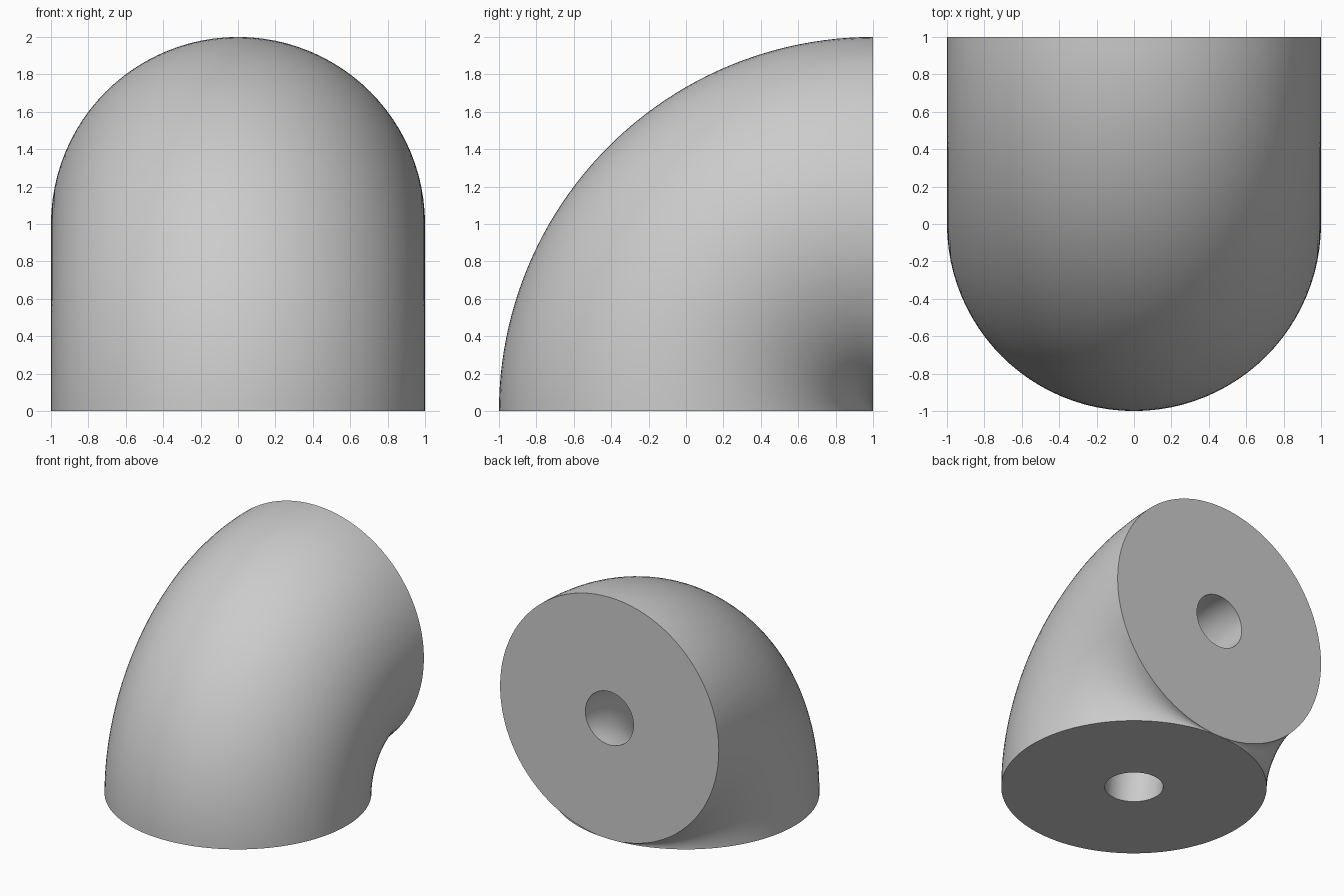
import bpy
import bmesh
from math import sin, cos, pi, radians

cube = bpy.data.objects.get("Cube")
if cube:
    bpy.data.objects.remove(cube, do_unlink=True)

BEND_RADIUS = 1.0
OUTER_RADIUS = 1.0
BORE_RADIUS = 0.22
SIDES = 96
STEPS = 48

grey = bpy.data.materials.new("Plain Grey")
grey.use_nodes = True
colour = (0.6, 0.6, 0.6, 1)
grey.diffuse_color = colour
grey.node_tree.nodes["Principled BSDF"].inputs["Base Color"].default_value = colour

bm = bmesh.new()


def ring(radius, bend):
    """Circle of vertices swung around the bend axis at the lower back edge."""
    verts = []
    for i in range(SIDES):
        t = 2 * pi * i / SIDES
        reach = BEND_RADIUS + radius * sin(t)
        verts.append(bm.verts.new((radius * cos(t),
                                   BEND_RADIUS - reach * cos(bend),
                                   reach * sin(bend))))
    return verts


def bridge(a, b):
    for i in range(SIDES):
        j = (i + 1) % SIDES
        bm.faces.new((a[i], a[j], b[j], b[i]))


def tube(radius):
    rings = [ring(radius, pi / 2 * s / STEPS) for s in range(STEPS + 1)]
    for a, b in zip(rings, rings[1:]):
        bridge(a, b)
    return rings


# Outer skin, curved bore, and the two flat ring-shaped ends
outer = tube(OUTER_RADIUS)
bore = tube(BORE_RADIUS)
bridge(outer[0], bore[0])
bridge(outer[-1], bore[-1])

# Close the pinch point on the inside of the bend
bmesh.ops.remove_doubles(bm, verts=bm.verts[:], dist=0.00001)
bmesh.ops.recalc_face_normals(bm, faces=bm.faces[:])

mesh = bpy.data.meshes.new("pipe_elbow")
bm.to_mesh(mesh)
bm.free()
mesh.materials.append(grey)
elbow = bpy.data.objects.new("pipe_elbow", mesh)
bpy.context.collection.objects.link(elbow)

for ob in bpy.context.selected_objects:
    ob.select_set(False)
bpy.context.view_layer.objects.active = elbow
elbow.select_set(True)
bpy.ops.object.shade_smooth_by_angle(angle=radians(35))
